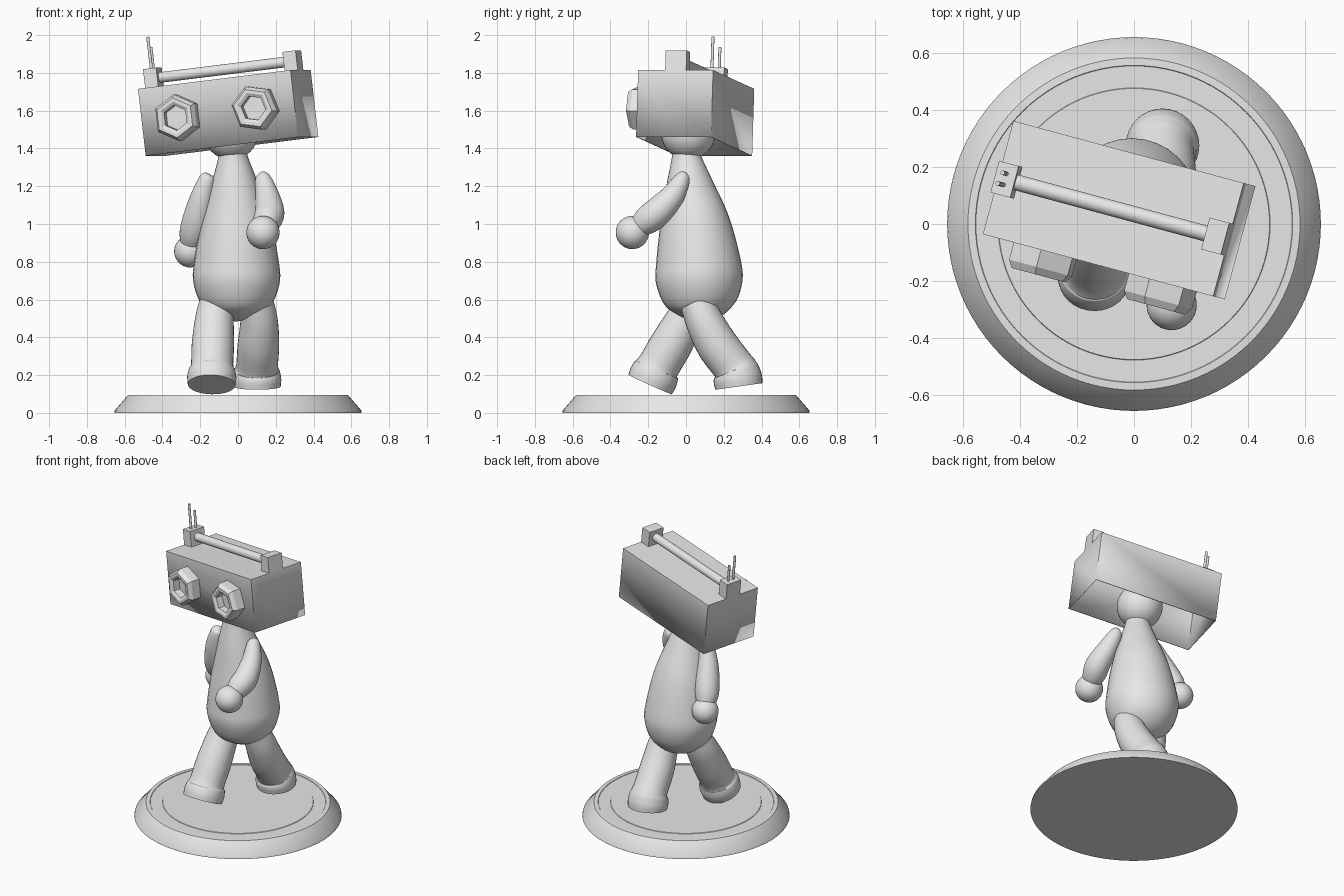
import bpy, bmesh
from math import radians, cos, sin, tau
from mathutils import Vector, Matrix

cube = bpy.data.objects.get("Cube")
if cube:
    bpy.data.objects.remove(cube)

grey = bpy.data.materials.new("plain_grey")
grey.use_nodes = True
grey.diffuse_color = (0.8, 0.8, 0.8, 1)
grey.node_tree.nodes["Principled BSDF"].inputs["Base Color"].default_value = (0.8, 0.8, 0.8, 1)
parts = []


def finish(name, bm, matrix=Matrix()):
    mesh = bpy.data.meshes.new(name)
    bm.to_mesh(mesh)
    bm.free()
    mesh.materials.append(grey)
    obj = bpy.data.objects.new(name, mesh)
    obj.matrix_world = matrix
    bpy.context.collection.objects.link(obj)
    parts.append(obj)
    return obj


def loft(name, rings, matrix=Matrix()):
    """Skin a list of equal-sized rings and cap both ends."""
    bm = bmesh.new()
    rows = [[bm.verts.new(p) for p in ring] for ring in rings]
    n = len(rows[0])
    for a, b in zip(rows, rows[1:]):
        for i in range(n):
            j = (i + 1) % n
            bm.faces.new((a[i], a[j], b[j], b[i]))
    bm.faces.new(rows[0])
    bm.faces.new(rows[-1])
    bmesh.ops.recalc_face_normals(bm, faces=bm.faces)
    return finish(name, bm, matrix)


def lathe(name, profile, sides, matrix=Matrix(), start=0):
    """Turn (radius, height) pairs around z."""
    turn = [radians(start) + tau * i / sides for i in range(sides)]
    return loft(name, [[(r * cos(t), r * sin(t), z) for t in turn] for r, z in profile], matrix)


def limb(name, points, sides=32, steps=6):
    """Round tube through (x, y, z, radius) points, eased between them."""
    pts = [Vector(p) for p in points]
    pts = [pts[0]] + pts + [pts[-1]]
    path = []
    for a, b, c, d in zip(pts, pts[1:], pts[2:], pts[3:]):
        for k in range(steps):
            t = k / steps
            path.append(0.5 * (2 * b + (c - a) * t + (2 * a - 5 * b + 4 * c - d) * t * t
                               + (3 * b - a - 3 * c + d) * t ** 3))
    path.append(pts[-1])
    rings = []
    for i, p in enumerate(path):
        ahead, behind = path[min(i + 1, len(path) - 1)], path[max(i - 1, 0)]
        axis = (ahead - behind).to_3d().normalized()
        u = (Vector((1, 0, 0)) - axis * axis.x).normalized()
        v = axis.cross(u)
        rings.append([p.to_3d() + max(p.w, 0.004) * (u * cos(tau * s / sides) + v * sin(tau * s / sides))
                      for s in range(sides)])
    return loft(name, rings)


def ball(name, centre, radius):
    bm = bmesh.new()
    bmesh.ops.create_uvsphere(bm, u_segments=32, v_segments=20, radius=radius)
    return finish(name, bm, Matrix.Translation(centre))


def block(name, size, matrix, open_bottom=False):
    bm = bmesh.new()
    bmesh.ops.create_cube(bm, size=1)
    bmesh.ops.scale(bm, vec=size, verts=bm.verts)
    if open_bottom:
        bm.normal_update()
        bmesh.ops.delete(bm, geom=[f for f in bm.faces if f.normal.z < -0.5], context='FACES_ONLY')
    return finish(name, bm, matrix)


# Round stand with a shallow ring groove
lathe("stand", [(0.655, 0), (0.652, 0.014), (0.582, 0.095), (0.556, 0.096), (0.554, 0.093),
                (0.477, 0.093), (0.475, 0.096)], 96)

# Pear-shaped body and the ball under the box
limb("body", [(-0.01, 0.075, 0.485, 0.01), (-0.01, 0.075, 0.5, 0.08), (-0.01, 0.075, 0.54, 0.15),
              (-0.009, 0.073, 0.6, 0.2), (-0.008, 0.07, 0.7, 0.23), (-0.008, 0.065, 0.8, 0.224),
              (-0.01, 0.048, 1.0, 0.187), (-0.018, 0.02, 1.2, 0.128),
              (-0.027, 0.002, 1.36, 0.077), (-0.03, 0.002, 1.42, 0.075)])
ball("inner_head", (-0.037, 0.012, 1.485), 0.145)

# Arms in mid swing
limb("left_arm", [(0.12, 0.0, 1.265, 0.01), (0.13, -0.015, 1.245, 0.04), (0.155, -0.07, 1.15, 0.063),
                  (0.168, -0.15, 1.065, 0.077), (0.155, -0.205, 1.02, 0.075), (0.14, -0.25, 0.985, 0.058)])
ball("left_hand", (0.132, -0.284, 0.955), 0.088)
limb("right_arm", [(-0.155, 0.0, 1.265, 0.01), (-0.162, 0.005, 1.245, 0.04), (-0.19, 0.03, 1.14, 0.063),
                   (-0.215, 0.07, 1.03, 0.077), (-0.235, 0.105, 0.95, 0.075), (-0.248, 0.135, 0.89, 0.058)])
ball("right_hand", (-0.253, 0.15, 0.855), 0.085)

# Walking legs with flat-soled feet
limb("right_leg", [(-0.14, -0.19, 0.15, 0.126), (-0.139, -0.173, 0.188, 0.13), (-0.138, -0.157, 0.224, 0.124),
                   (-0.137, -0.143, 0.252, 0.112), (-0.133, -0.08, 0.36, 0.112),
                   (-0.125, 0.0, 0.5, 0.102), (-0.115, 0.04, 0.58, 0.09)])
limb("left_leg", [(0.1, 0.28, 0.14, 0.126), (0.1, 0.274, 0.18, 0.129), (0.1, 0.264, 0.22, 0.122),
                  (0.101, 0.247, 0.25, 0.111), (0.108, 0.165, 0.36, 0.11),
                  (0.112, 0.1, 0.48, 0.1), (0.1, 0.06, 0.58, 0.09)])

# Tilted, turned box worn on the head, hollow and open below
head = (Matrix.Translation((-0.052, 0.0485, 1.588))
        @ Matrix.Rotation(radians(-15.1), 4, 'Z') @ Matrix.Rotation(radians(-6.8), 4, 'Y'))
length, depth, height = 0.842, 0.411, 0.357
box = block("head_box", (length, depth, height), head, open_bottom=True)
wall = box.modifiers.new("wall", 'SOLIDIFY')
wall.thickness, wall.offset = 0.008, -1

# Carrying handle: two end posts and a round bar
top, post = height / 2, 0.105
for side, x in (("right", -0.385), ("left", 0.385)):
    block(side + "_handle_post", (0.072, 0.115, post), head @ Matrix.Translation((x, 0, top + post / 2)))
bar = head @ Matrix.Translation((0, 0, top + 0.052)) @ Matrix.Rotation(radians(90), 4, 'Y')
lathe("handle_bar", [(0.028, -0.37), (0.028, 0.37)], 32, bar)

# Twin aerials on the right post
for name, y, tall in (("front_aerial", -0.02, 0.168), ("back_aerial", 0.02, 0.112)):
    lathe(name, [(0.008, -0.01), (0.008, tall)], 16, head @ Matrix.Translation((-0.385, y, top + post)))

# Hexagonal nut eyes with a recessed socket
nut = [(0.124, -0.004), (0.124, 0.062), (0.106, 0.088), (0.086, 0.088),
       (0.068, 0.078), (0.068, 0.03)]
for side, x, turn in (("right", -0.215, 90), ("left", 0.215, 106)):
    face = head @ Matrix.Translation((x, -depth / 2, 0)) @ Matrix.Rotation(radians(90), 4, 'X')
    lathe(side + "_eye_nut", nut, 6, face, turn)

# Smooth round forms, keep hard edges crisp
bpy.ops.object.select_all(action='DESELECT')
for obj in parts:
    obj.select_set(True)
bpy.context.view_layer.objects.active = parts[0]
bpy.ops.object.shade_smooth_by_angle(angle=radians(30))
